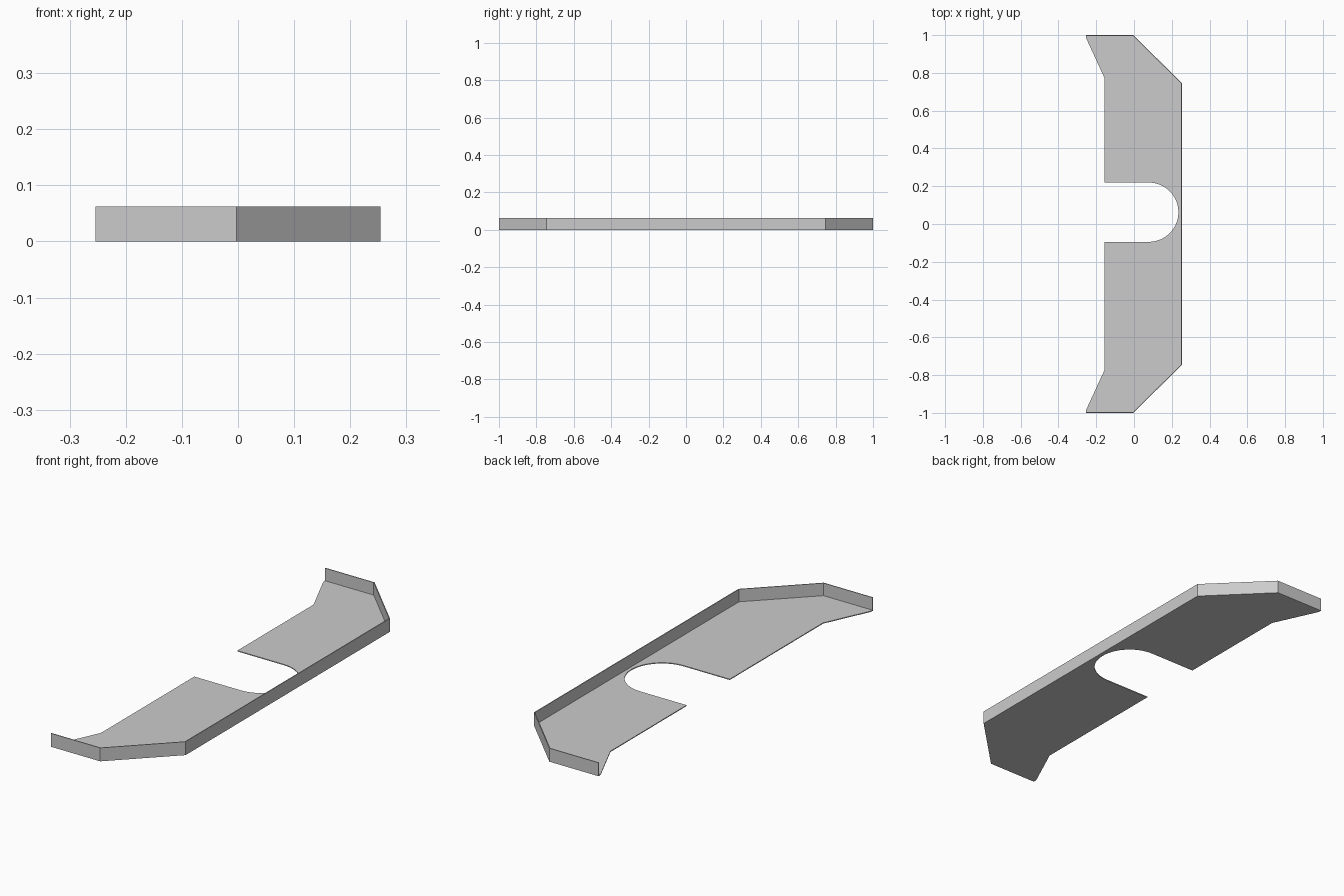
import bpy
import bmesh
import math
from mathutils import Vector

cube = bpy.data.objects.get("Cube")
if cube:
    bpy.data.objects.remove(cube, do_unlink=True)

SHEET = 0.004
HEIGHT = 0.062

metal = bpy.data.materials.new("grey_sheet_metal")
metal.use_nodes = True
colour = (0.6, 0.6, 0.6, 1)
metal.diffuse_color = colour
metal.node_tree.nodes["Principled BSDF"].inputs["Base Color"].default_value = colour


def extrude_outline(name, points, bottom, top):
    """Make a solid prism from a counter-clockwise outline."""
    bm = bmesh.new()
    face = bm.faces.new([bm.verts.new((p[0], p[1], bottom)) for p in points])
    result = bmesh.ops.extrude_face_region(bm, geom=[face])
    verts = [v for v in result["geom"] if isinstance(v, bmesh.types.BMVert)]
    bmesh.ops.translate(bm, verts=verts, vec=(0, 0, top - bottom))
    bmesh.ops.recalc_face_normals(bm, faces=bm.faces)
    mesh = bpy.data.meshes.new(name)
    bm.to_mesh(mesh)
    bm.free()
    mesh.materials.append(metal)
    obj = bpy.data.objects.new(name, mesh)
    bpy.context.collection.objects.link(obj)
    return obj


def inset_path(path, distance):
    """Offset an open path to its left with mitred corners."""
    normals = []
    for a, b in zip(path, path[1:]):
        d = (b - a).normalized()
        normals.append(Vector((-d.y, d.x)))
    before = [normals[0]] + normals
    after = normals + [normals[-1]]
    return [p + (m + n) * distance / (1 + m.dot(n))
            for p, m, n in zip(path, before, after)]


# Outer rim, running from the front end round to the back end
half_rim = [Vector(p) for p in ((-0.254, -1), (-0.003, -1), (0.254, -0.745))]
rim = half_rim + [Vector((p.x, -p.y)) for p in reversed(half_rim)]

# Flat plate with a round-ended slot open on the left side
slot_x, slot_y, slot_r = 0.078, 0.0625, 0.157
edge_x = -0.157
slot = [(edge_x, slot_y + slot_r)]
for i in range(33):
    a = math.pi / 2 - math.pi * i / 32
    slot.append((slot_x + slot_r * math.cos(a), slot_y + slot_r * math.sin(a)))
slot.append((edge_x, slot_y - slot_r))
plate = rim + [(-0.254, 0.985), (edge_x, 0.775)] + slot
plate += [(edge_x, -0.775), (-0.254, -0.985)]
extrude_outline("base_plate", plate, 0, SHEET)

# Upright flange folded up along the rim
flange = rim + inset_path(rim, SHEET)[::-1]
extrude_outline("upright_flange", flange, SHEET, HEIGHT)
